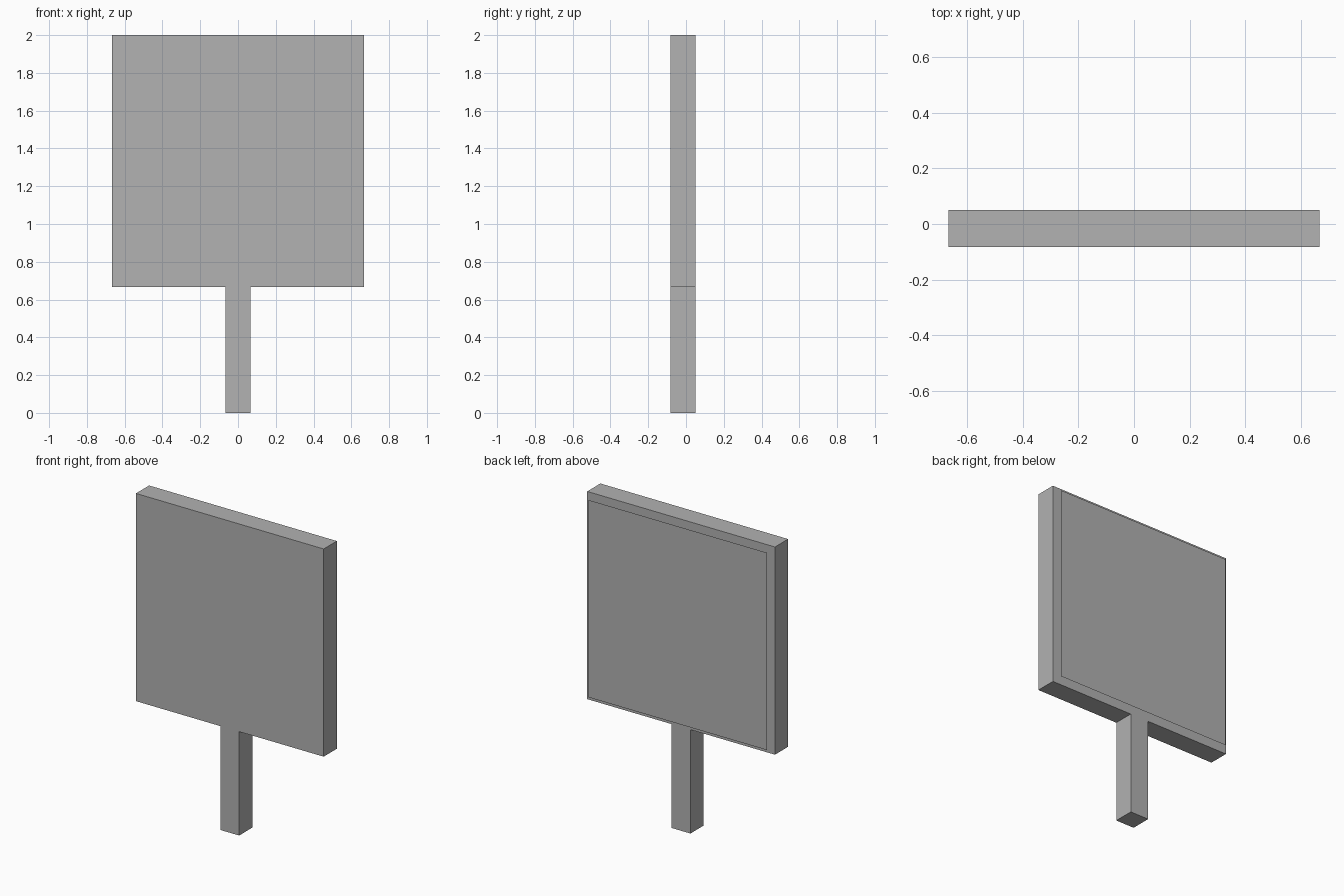
import bpy
import bmesh
from mathutils import Matrix, Vector

cube = bpy.data.objects.get("Cube")
if cube:
    bpy.data.objects.remove(cube, do_unlink=True)

UNIT = 2 / 30              # the sign is thirty units tall
BOARD = 20 * UNIT
THICK = 2 * UNIT
POST_H = 10 * UNIT
GAP = THICK / 4            # panel floats this far behind the board
BODY_Y = -GAP / 2          # keeps board plus panel centred in depth
BOARD_Z = POST_H + BOARD / 2

# Single plain grey
grey = bpy.data.materials.new("plain_grey")
grey.use_nodes = True
colour = (0.445, 0.445, 0.445, 1)
grey.diffuse_color = colour
grey.node_tree.nodes["Principled BSDF"].inputs["Base Color"].default_value = colour


def add_part(name, bm):
    mesh = bpy.data.meshes.new(name)
    bm.to_mesh(mesh)
    bm.free()
    mesh.materials.append(grey)
    obj = bpy.data.objects.new(name, mesh)
    bpy.context.collection.objects.link(obj)
    return obj


def add_box(name, size, centre):
    bm = bmesh.new()
    matrix = Matrix.Translation(centre) @ Matrix.Diagonal((*size, 1))
    bmesh.ops.create_cube(bm, size=1, matrix=matrix)
    return add_part(name, bm)


# Square board and the post that carries it
add_box("board", (BOARD, THICK, BOARD), (0, BODY_Y, BOARD_Z))
add_box("post", (THICK, THICK, POST_H), (0, BODY_Y, POST_H / 2))

# Thin sheet floating just behind the board, facing backwards
half = (BOARD - UNIT) / 2
y = BODY_Y + THICK / 2 + GAP
bm = bmesh.new()
corners = [(half, -half), (-half, -half), (-half, half), (half, half)]
bm.faces.new([bm.verts.new(Vector((x, y, BOARD_Z + z))) for x, z in corners])
bm.normal_update()
add_part("back_panel", bm)
